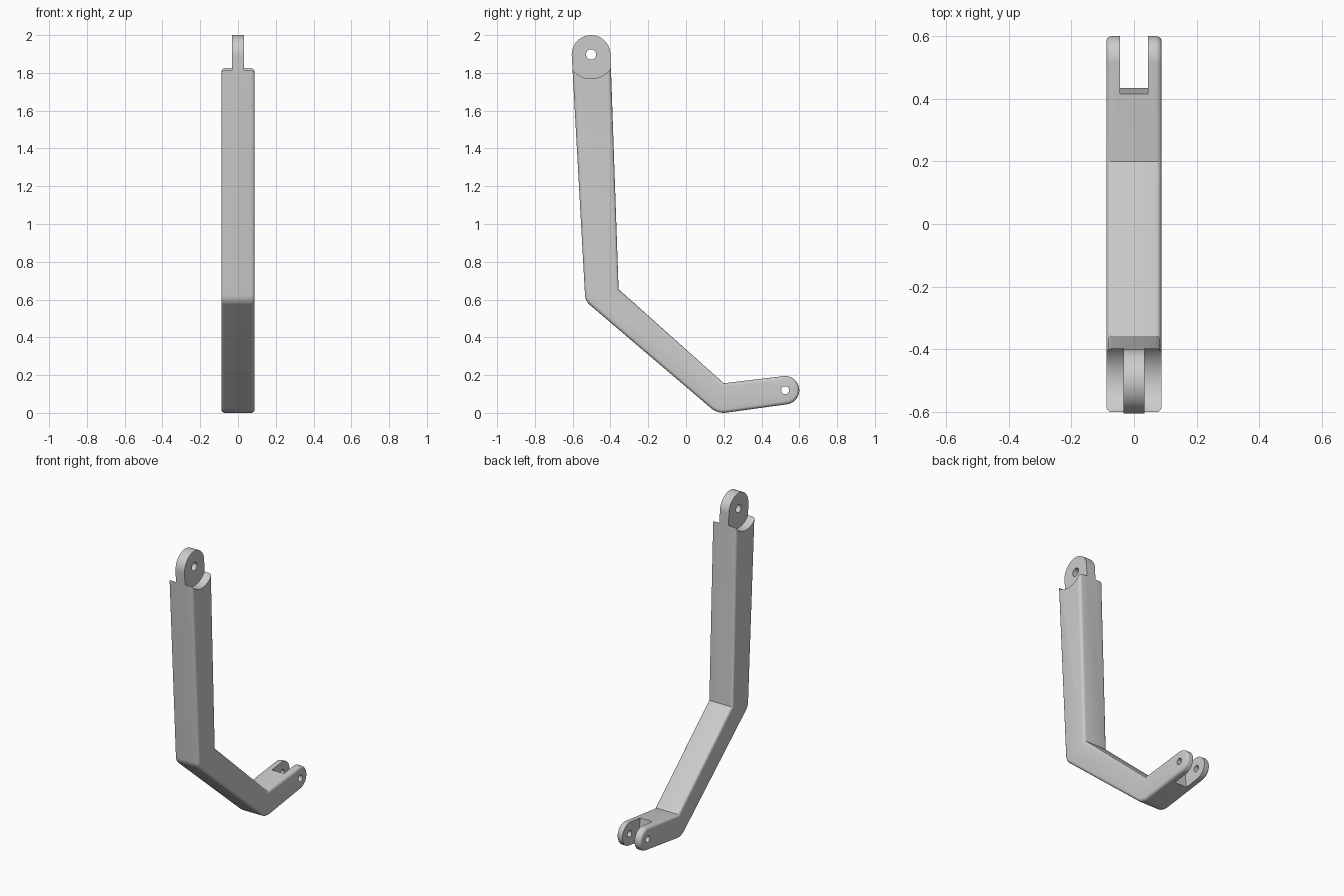
import bpy, bmesh, math
from mathutils import Vector

if "Cube" in bpy.data.objects:
    bpy.data.objects.remove(bpy.data.objects["Cube"])

HALF_W = 0.0885
TOP = (-0.5025, 1.8975)     # upper pivot (y, z)
END = (0.525, 0.12)         # lower pivot (y, z)


def arc(c, r, a0, a1, n):
    """Points (y, z) on an arc, angles in degrees."""
    return [(c[0] + r * math.cos(math.radians(a0 + (a1 - a0) * i / n)),
             c[1] + r * math.sin(math.radians(a0 + (a1 - a0) * i / n))) for i in range(n + 1)]


def fillet(prev, corner, nxt, r, n=8):
    """Round a profile corner with radius r."""
    p, c, q = Vector(prev), Vector(corner), Vector(nxt)
    u, v = (p - c).normalized(), (q - c).normalized()
    half = u.angle(v) / 2
    centre = c + (u + v).normalized() * (r / math.sin(half))
    t = r / math.tan(half)
    a, b = c + u * t - centre, c + v * t - centre
    return [tuple(centre + a.lerp(b, i / n).normalized() * r) for i in range(n + 1)]


def prism(name, profile, x0, x1, round_edges=0):
    """Extrude a (y, z) profile along x, optionally rounding both side outlines."""
    bm = bmesh.new()
    base = bm.faces.new([bm.verts.new((x0, y, z)) for y, z in profile])
    ext = bmesh.ops.extrude_face_region(bm, geom=[base])
    for v in ext["geom"]:
        if isinstance(v, bmesh.types.BMVert):
            v.co.x = x1
    bmesh.ops.recalc_face_normals(bm, faces=bm.faces)
    if round_edges:
        rim = [e for e in bm.edges if abs(e.verts[0].co.x - e.verts[1].co.x) < 1e-6]
        bmesh.ops.bevel(bm, geom=rim, offset=round_edges, segments=4, profile=0.5,
                        affect='EDGES', clamp_overlap=False)
    mesh = bpy.data.meshes.new(name)
    bm.to_mesh(mesh)
    bm.free()
    ob = bpy.data.objects.new(name, mesh)
    bpy.context.collection.objects.link(ob)
    return ob


# Bent arm outline: upper eye, rounded outer side, fork end, inner side
knee, heel = (-0.533, 0.592), (0.168, -0.005)
upper = arc(TOP, 0.1025, 2, 183, 32)
lower = arc(END, 0.075, -83, 97, 24)
outline = upper + fillet(upper[-1], knee, heel, 0.07) + fillet(knee, heel, lower[0], 0.1) \
    + lower + [(0.2, 0.157), (-0.357, 0.655)]
arm = prism("bent_arm", outline, -HALF_W, HALF_W, 0.018)

# Cutters: saddles beside the tongue, fork slot, pin holes
cutters = [
    prism("saddle_cutter_right", arc(TOP, 0.128, 0, 354.375, 63), 0.033, 0.2),
    prism("saddle_cutter_left", arc(TOP, 0.128, 0, 354.375, 63), -0.2, -0.033),
    prism("fork_slot_cutter", [(0.441, -0.03), (0.8, -0.03), (0.8, 0.4), (0.391, 0.39)], -0.044, 0.044),
    prism("upper_hole_cutter", arc(TOP, 0.027, 0, 348.75, 31), -0.2, 0.2),
    prism("lower_hole_cutter", arc(END, 0.021, 0, 348.75, 31), -0.2, 0.2),
]
for c in cutters:
    c.hide_render = True
    c.hide_set(True)
    mod = arm.modifiers.new(c.name, 'BOOLEAN')
    mod.operation, mod.solver, mod.object = 'DIFFERENCE', 'EXACT', c

# Bake the cuts, then drop the cutters
bpy.context.view_layer.update()
final = bpy.data.meshes.new_from_object(arm.evaluated_get(bpy.context.evaluated_depsgraph_get()))
arm.modifiers.clear()
arm.data = final
for c in cutters:
    bpy.data.objects.remove(c)

# Finish
grey = bpy.data.materials.new("light grey")
grey.diffuse_color = (0.6, 0.6, 0.6, 1)
grey.use_nodes = True
grey.node_tree.nodes["Principled BSDF"].inputs["Base Color"].default_value = grey.diffuse_color
arm.data.materials.clear()
arm.data.materials.append(grey)
bpy.context.view_layer.objects.active = arm
arm.select_set(True)
bpy.ops.object.shade_smooth_by_angle(angle=math.radians(30))
